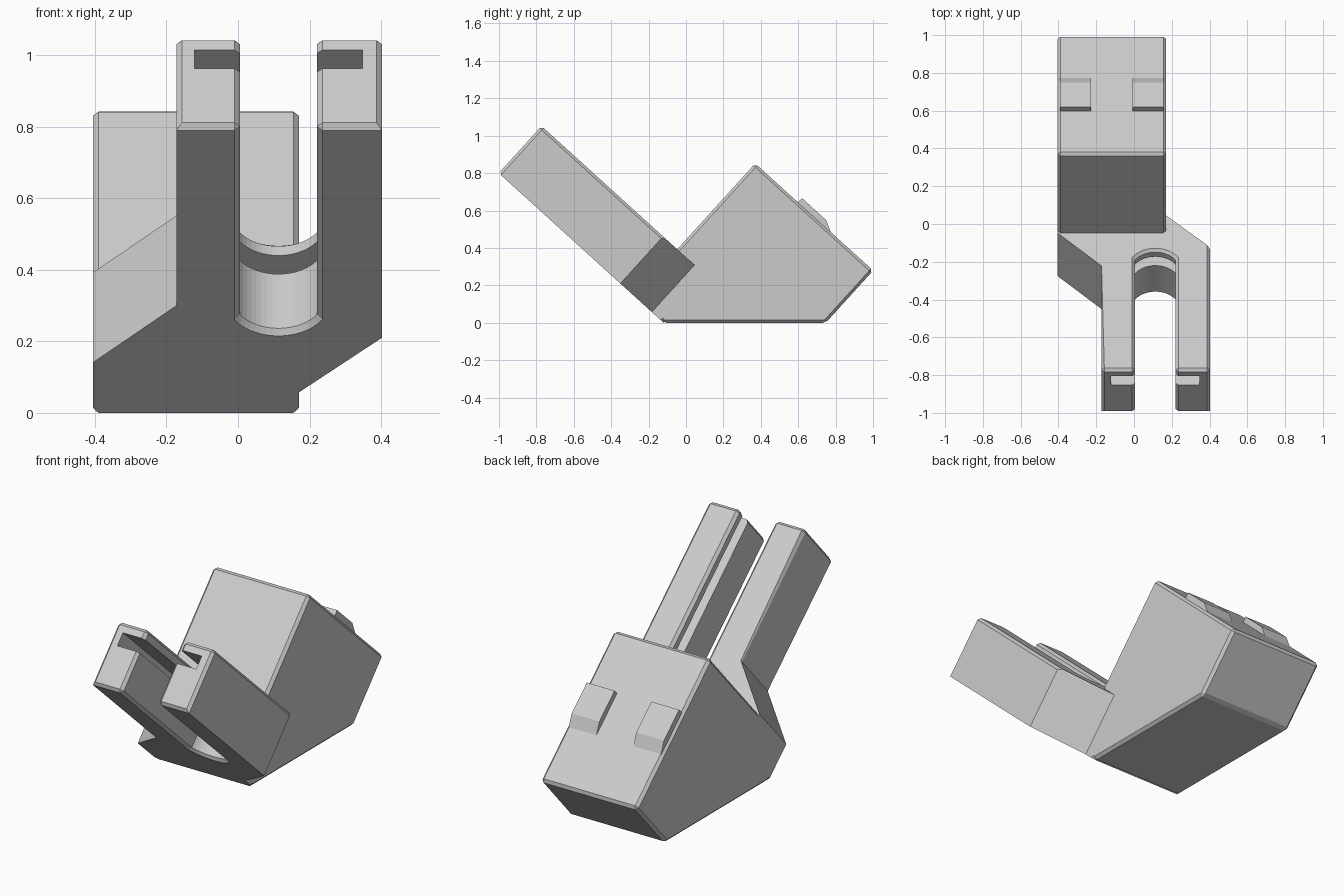
import bpy, bmesh, math
from mathutils import Vector

if "Cube" in bpy.data.objects:
    bpy.data.objects.remove(bpy.data.objects["Cube"])

# Tilted frame: U runs out along the arms, V runs up through their thickness
ORIGIN = Vector((0, -0.12, 0))
U = Vector((0, -0.74, 0.672)).normalized()
V = Vector((0, 0.672, 0.74)).normalized()
THICK, TIP, EDGE = 0.34, 1.19, 0.015

grey = bpy.data.materials.new("plain grey")
grey.use_nodes = True
grey.diffuse_color = (0.6, 0.6, 0.6, 1)
grey.node_tree.nodes["Principled BSDF"].inputs["Base Color"].default_value = (0.6, 0.6, 0.6, 1)


def prism(name, outline, lo, hi, along="v", chamfer=None):
    """Extrude an outline: (x, u) along v, or (u, v) along x."""
    bm = bmesh.new()

    def point(a, b, c):
        return (a, b, c) if along == "v" else (c, a, b)
    rings = [[bm.verts.new(point(a, b, c)) for a, b in outline] for c in (lo, hi)]
    bm.faces.new(rings[0])
    bm.faces.new(rings[1])
    n = len(outline)
    for i in range(n):
        j = (i + 1) % n
        bm.faces.new((rings[0][i], rings[0][j], rings[1][j], rings[1][i]))
    bmesh.ops.recalc_face_normals(bm, faces=bm.faces)
    if chamfer:
        edges = [e for e in bm.edges if chamfer(e.verts[0].co, e.verts[1].co)]
        bmesh.ops.bevel(bm, geom=edges, offset=EDGE, segments=1, affect='EDGES')
    for v in bm.verts:
        x, u, w = v.co
        v.co = ORIGIN + Vector((x, 0, 0)) + U * u + V * w
    bmesh.ops.recalc_face_normals(bm, faces=bm.faces)
    mesh = bpy.data.meshes.new(name)
    bm.to_mesh(mesh)
    bm.free()
    mesh.materials.append(grey)
    ob = bpy.data.objects.new(name, mesh)
    bpy.context.collection.objects.link(ob)
    return ob


def cut(target, cutter):
    cutter.hide_render = True
    mod = target.modifiers.new("cut", 'BOOLEAN')
    mod.operation, mod.solver, mod.object = 'DIFFERENCE', 'EXACT', cutter
    bpy.context.view_layer.objects.active = target
    bpy.ops.object.modifier_apply(modifier=mod.name)
    bpy.data.objects.remove(cutter)


def arc(cx, cu, radius, half_width, steps=16):
    """Rounded slot end from +x to -x, bulging toward -u."""
    t = math.asin(half_width / radius)
    angles = [t - 2 * t * i / steps for i in range(steps + 1)]
    return [(cx + radius * math.sin(a), cu - radius * math.cos(a)) for a in angles]


def hexagon(cx, cu, r):
    return [(cx + r * math.sin(math.radians(60 * k)), cu + r * math.cos(math.radians(60 * k)))
            for k in range(6)]


# Main block, with the flat base cut across its lower corner
profile = [(0, 0), (0.21, 0), (0.21, 0.96), (-0.642, 0.96), (-0.642, 0.583)]
body = prism("body", profile, -0.405, 0.17, "x", lambda a, b: True)

# Hexagonal bolt hole and wider nut pocket from below
cut(body, prism("bolt_cutter", hexagon(-0.118, -0.23, 0.09), -0.3, 1.1))
cut(body, prism("nut_cutter", hexagon(-0.118, -0.23, 0.165), -0.3, 0.5))

# Forked slab, stepping sideways out of the block
slot_end = arc(0.113, 0.465, 0.13, 0.108)
outline = ([(-0.39, 0), (0.155, 0), (0.17, 0.02), (0.17, 0.085), (0.402, 0.312), (0.402, TIP),
            (slot_end[0][0], TIP)] + slot_end + [(slot_end[-1][0], TIP), (-0.172, TIP),
            (-0.172, 0.446), (-0.405, 0.21), (-0.405, 0.02)])


def fork_edge(a, b):
    if min(a.y, b.y) < 0.31:
        return False
    at_tip = min(a.y, b.y) > TIP - 0.001
    in_slot = all(-0.01 < p.x < 0.24 for p in (a, b)) and abs(a.z - b.z) < 0.001
    on_top = min(a.z, b.z) > THICK - 0.001 and abs(a.x - b.x) < 0.001
    return at_tip or in_slot or on_top


fork = prism("fork", outline, 0, THICK, "v", fork_edge)

# Undercut groove around the inside of the slot
groove = arc(0.113, 0.48, 0.235, 0.2349) + [(-0.122, 1.4), (0.348, 1.4)]
cut(fork, prism("groove_cutter", groove, 0.22, 0.29))

# Pair of wedge stops on the rear slope
wedge = [(-0.1, 0.94), (-0.1, 0.991), (-0.274, 0.991), (-0.336, 0.96), (-0.336, 0.94)]
for side, lo in (("right", -0.393), ("left", -0.008)):
    prism("wedge_stop_" + side, wedge, lo, lo + 0.165, "x")
